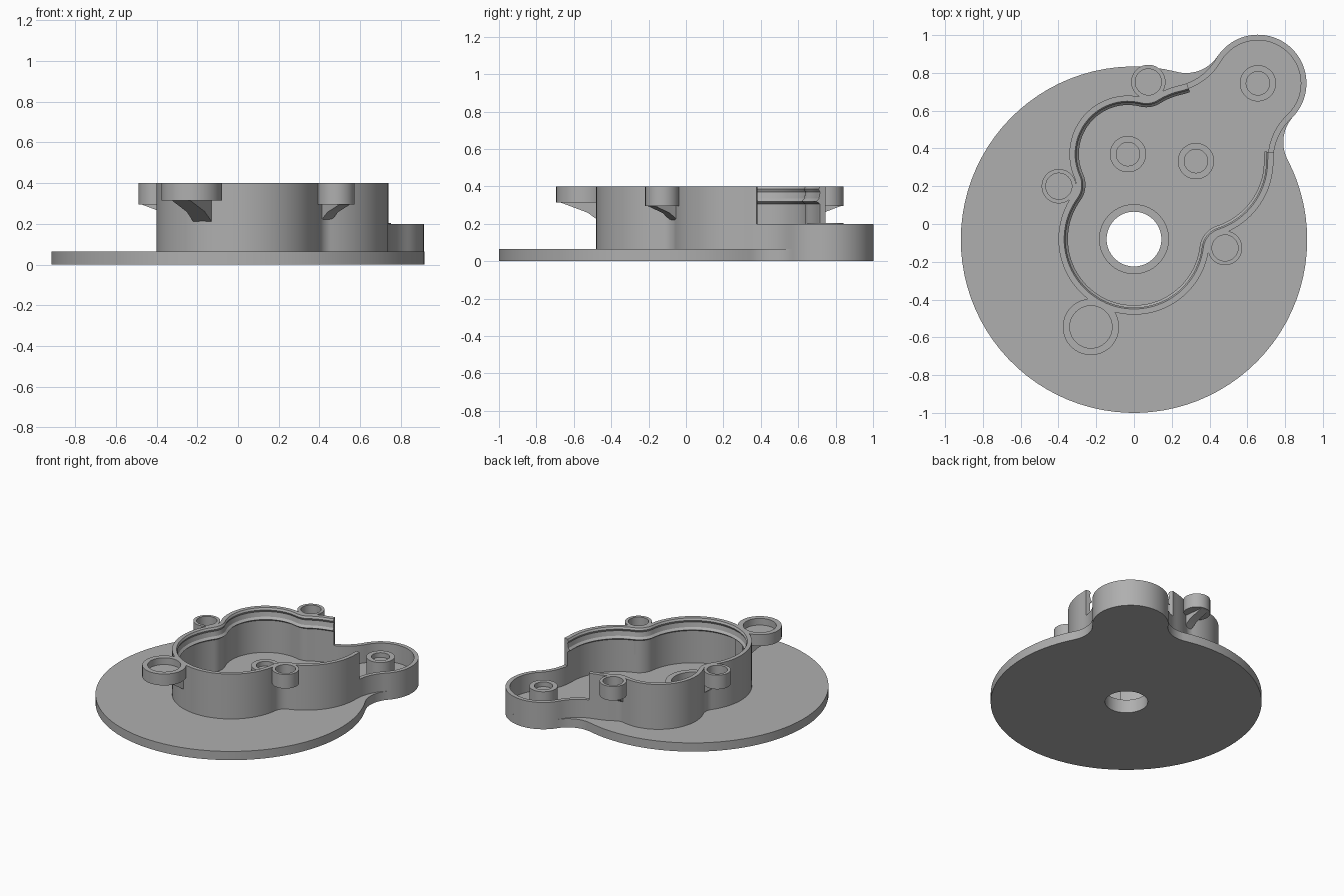
import bpy, bmesh, math
from mathutils import Vector

cube = bpy.data.objects.get("Cube")
if cube:
    bpy.data.objects.remove(cube, do_unlink=True)

grey = bpy.data.materials.new("plain grey")
grey.use_nodes = True
grey.diffuse_color = (0.43, 0.43, 0.43, 1)
grey.node_tree.nodes["Principled BSDF"].inputs["Base Color"].default_value = grey.diffuse_color
parts = []


def make(name, bm):
    bmesh.ops.recalc_face_normals(bm, faces=bm.faces)
    mesh = bpy.data.meshes.new(name)
    bm.to_mesh(mesh)
    bm.free()
    mesh.materials.append(grey)
    obj = bpy.data.objects.new(name, mesh)
    bpy.context.collection.objects.link(obj)
    parts.append(obj)
    return obj


def outline(circles, fillets):
    """Counter-clockwise chain of circles joined by tangent hollow arcs.
    Returns (point, outward normal) pairs, so it can be offset exactly."""
    n = len(circles)
    hollows = []
    for i in range(n):
        (x1, y1, r1), (x2, y2, r2) = circles[i], circles[(i + 1) % n]
        a, b, f = Vector((x1, y1)), Vector((x2, y2)), fillets[i]
        d = (b - a).length
        u = (b - a) / d
        along = ((r1 + f) ** 2 - (r2 + f) ** 2 + d * d) / (2 * d)
        side = math.sqrt((r1 + f) ** 2 - along ** 2)
        hollows.append(a + u * along + Vector((u.y, -u.x)) * side)
    path = []
    for i, (x, y, r) in enumerate(circles):
        c, before, after = Vector((x, y)), hollows[i - 1], hollows[i]
        nxt = Vector(circles[(i + 1) % n][:2])

        def arc(centre, radius, start, end, sign):
            t0 = math.atan2(start.y, start.x)
            sweep = (sign * (math.atan2(end.y, end.x) - t0)) % math.tau
            steps = max(4, math.ceil(sweep / math.radians(4)))
            for k in range(steps):
                t = t0 + sign * sweep * k / steps
                normal = Vector((math.cos(t), math.sin(t)))
                path.append((centre + normal * radius, normal * sign))
        arc(c, r, before - c, after - c, 1)
        arc(after, fillets[i], c - after, nxt - after, -1)
    return path


def loft(name, path, profile, closed):
    """Sweep a closed (inset, height) profile along an outline."""
    bm = bmesh.new()
    rings = [[bm.verts.new((*(p - n * inset), z)) for inset, z in profile] for p, n in path]
    m = len(profile)
    for i in range(len(rings) if closed else len(rings) - 1):
        a, b = rings[i], rings[(i + 1) % len(rings)]
        for j in range(m):
            k = (j + 1) % m
            bm.faces.new((a[j], b[j], b[k], a[k]))
    if not closed:
        bm.faces.new(rings[0])
        bm.faces.new(rings[-1])
    return make(name, bm)


def prism(name, points, z0, z1):
    bm = bmesh.new()
    face = bm.faces.new([bm.verts.new((p.x, p.y, z0)) for p in points])
    top = bmesh.ops.extrude_face_region(bm, geom=[face])["geom"]
    bmesh.ops.translate(bm, vec=(0, 0, z1 - z0),
                        verts=[v for v in top if isinstance(v, bmesh.types.BMVert)])
    return make(name, bm)


def ring(centre, radius, count=64):
    return [Vector(centre) + radius * Vector((math.cos(math.tau * k / count),
            math.sin(math.tau * k / count))) for k in range(count)]


def boss(name, centre, outer, inner, z0, z1, floor=None):
    """Tube, or a cup when a floor height is given."""
    path = [(p, (p - Vector(centre)).normalized()) for p in ring(centre, outer)]
    t = outer - inner
    loft(name, path, [(0, z0), (0, z1), (t, z1), (t, z0)], True)
    if floor:
        prism(name + "_floor", ring(centre, inner), z0, floor)


def gusset(name, centre, toward, radius, half, z_low, z_high):
    """Sloping web carrying a cup on the wall."""
    c = Vector(centre)
    d = (Vector(toward) - c).normalized()
    s = Vector((-d.y, d.x)) * half
    far, near = c - d * radius * 0.8, c + d * (radius + 0.012)
    bm = bmesh.new()
    sides = []
    for o in (s, -s):
        sides.append([bm.verts.new((*(q + o), z)) for q, z in
                      ((far, z_high), (c + d * radius * 0.3, (z_low + z_high) / 2 + 0.01),
                       (near, z_low), (near, z_high + 0.01), (far, z_high + 0.01))])
    a, b = sides
    bm.faces.new(a)
    bm.faces.new(b)
    for j in range(5):
        k = (j + 1) % 5
        bm.faces.new((a[j], a[k], b[k], b[j]))
    make(name, bm)


# Main circles
hub = (0, -0.08)
gear_left, gear_right, lobe = (-0.032, 0.37), (0.328, 0.333), (0.656, 0.745)
FLOOR, LOW, HIGH, WALL = 0.065, 0.2, 0.4, 0.03

# Base plate with the through hole
plate = prism("base_plate", [p for p, n in outline([(0, -0.083, 0.917), (*lobe, 0.257)],
                                                   [0.2, 0.2])], 0, FLOOR)
cutter = prism("hole_cutter", ring(hub, 0.145), -0.1, 0.2)
cutter.hide_render = True
mod = plate.modifiers.new("hole", "BOOLEAN")
mod.operation, mod.solver, mod.object = "DIFFERENCE", "EXACT", cutter
bpy.context.view_layer.objects.active = plate
bpy.ops.object.modifier_apply(modifier=mod.name)
parts.remove(cutter)
bpy.data.objects.remove(cutter, do_unlink=True)

# Housing wall: low all round, high except around the lobe
path = outline([(*lobe, 0.257), (*gear_right, 0.41), (*gear_left, 0.31), (*hub, 0.4),
                (*gear_right, 0.41)], [0.3, 0.088, 0.088, 0.088, 0.3])
loft("low_wall", path, [(0, FLOOR), (0, LOW), (WALL, LOW), (WALL, FLOOR)], True)
axis = (Vector(lobe) - Vector(gear_right)).normalized()
high = [(p, n) for p, n in path if (p - Vector(gear_right)).dot(axis) < 0.31]
loft("high_wall", high, [(0, LOW), (0, HIGH), (WALL, HIGH), (0.038, 0.385), (WALL, 0.37),
                         (0.036, 0.335), (0.05, 0.32), (WALL, 0.305), (WALL, LOW)], False)

# Bosses on the floor
boss("hub_boss", hub, 0.185, 0.145, FLOOR, 0.1)
boss("left_gear_boss", gear_left, 0.096, 0.062, FLOOR, 0.1)
boss("right_gear_boss", gear_right, 0.096, 0.062, FLOOR, 0.1)
boss("lobe_boss", lobe, 0.096, 0.062, FLOOR, 0.205, 0.17)

# Screw cups around the wall
for name, c, toward in (("side_cup", (-0.398, 0.2), (-0.1, 0.17)),
                        ("back_cup", (0.076, 0.752), (0.12, 0.4)),
                        ("front_cup", (0.482, -0.127), (0.3, 0.12))):
    boss(name, c, 0.091, 0.069, 0.295, HIGH, 0.31)
    gusset(name + "_gusset", c, toward, 0.091, 0.032, 0.2, 0.295)
big = (-0.228, -0.545)
boss("large_cup", big, 0.149, 0.112, 0.315, HIGH, 0.35)
gusset("large_cup_gusset", big, hub, 0.149, 0.05, 0.185, 0.315)

# Smooth curved sides, keep edges sharp
bpy.ops.object.select_all(action="DESELECT")
for obj in parts:
    obj.select_set(True)
bpy.context.view_layer.objects.active = plate
bpy.ops.object.shade_smooth_by_angle(angle=math.radians(25))
